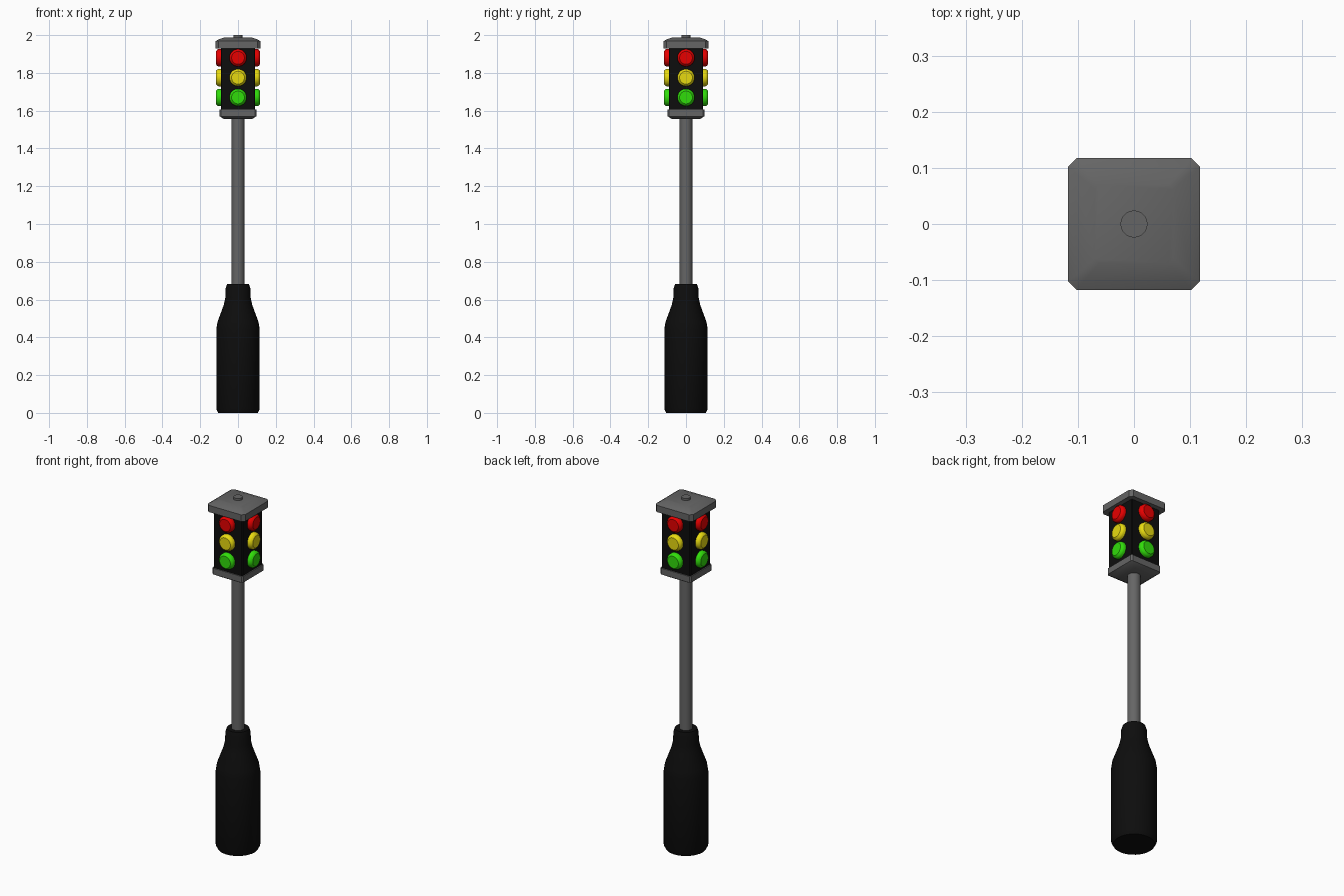
import bpy, bmesh
from math import radians, pi
from mathutils import Matrix

cube = bpy.data.objects.get("Cube")
if cube:
    bpy.data.objects.remove(cube, do_unlink=True)


def material(name, r, g, b):
    m = bpy.data.materials.new(name)
    m.use_nodes = True
    m.diffuse_color = (r, g, b, 1)
    bsdf = next(n for n in m.node_tree.nodes if n.type == 'BSDF_PRINCIPLED')
    bsdf.inputs["Base Color"].default_value = (r, g, b, 1)
    return m


black = material("black", 0.004, 0.004, 0.004)
grey = material("grey", 0.13, 0.13, 0.13)
red = material("red", 0.8, 0, 0)
yellow = material("yellow", 0.8, 0.7, 0.005)
green = material("green", 0.03, 0.72, 0.003)


def loft(name, rings, mat, matrix=Matrix()):
    """Skin a stack of rings, each a list of points, and cap both ends."""
    bm = bmesh.new()
    loops = [[bm.verts.new(p) for p in ring] for ring in rings]
    n = len(loops[0])
    for a, b in zip(loops, loops[1:]):
        for i in range(n):
            j = (i + 1) % n
            bm.faces.new((a[i], a[j], b[j], b[i]))
    bm.faces.new(loops[0][::-1])
    bm.faces.new(loops[-1])
    bmesh.ops.transform(bm, matrix=matrix, verts=bm.verts)
    bmesh.ops.recalc_face_normals(bm, faces=bm.faces)
    mesh = bpy.data.meshes.new(name)
    bm.to_mesh(mesh)
    bm.free()
    mesh.materials.append(mat)
    obj = bpy.data.objects.new(name, mesh)
    bpy.context.scene.collection.objects.link(obj)
    bpy.ops.object.select_all(action='DESELECT')
    obj.select_set(True)
    bpy.context.view_layer.objects.active = obj
    bpy.ops.object.shade_smooth_by_angle(angle=radians(30))
    return obj


def circle(r, z, n=32):
    return [Matrix.Rotation(2 * pi * i / n, 3, 'Z') @ Matrix.Translation((r, 0, z)).translation
            for i in range(n)]


def square(h, c, z):
    """Square of half width h with corners cut by c."""
    k = h - c
    return [(h, -k, z), (h, k, z), (k, h, z), (-k, h, z),
            (-h, k, z), (-h, -k, z), (-k, -h, z), (k, -h, z)]


def turned(name, profile, mat, matrix=Matrix()):
    return loft(name, [circle(r, z) for r, z in profile], mat, matrix)


def squared(name, profile, mat):
    return loft(name, [square(*p) for p in profile], mat)


# Base and pole
turned("base", [(0.105, 0), (0.115, 0.02), (0.115, 0.44), (0.109, 0.48),
                (0.076, 0.57), (0.067, 0.61), (0.065, 0.66), (0.058, 0.682)], black)
turned("pole", [(0.034, 0.66), (0.034, 1.57)], grey)

# Lamp housing
squared("bottom_plate", [(0.075, 0.008, 1.556), (0.097, 0.008, 1.57),
                         (0.097, 0.008, 1.605)], grey)
squared("housing", [(0.091, 0.004, 1.6), (0.091, 0.004, 1.935)], black)
squared("roof", [(0.118, 0.016, 1.93), (0.118, 0.016, 1.968),
                 (0.103, 0.012, 1.977), (0.07, 0.008, 1.988)], grey)
turned("roof_knob", [(0.024, 1.98), (0.024, 2.0)], grey)

# Three lamps on each of the four sides
lens = [(0.046, 0.085), (0.046, 0.103), (0.043, 0.11), (0.034, 0.117)]
sides = ("front", "left", "back", "right")
for i, side in enumerate(sides):
    turn = Matrix.Rotation(i * pi / 2, 4, 'Z') @ Matrix.Rotation(pi / 2, 4, 'X')
    for colour, z in ((red, 1.88), (yellow, 1.775), (green, 1.67)):
        turned(f"{side}_{colour.name}_lamp", lens, colour,
               Matrix.Translation((0, 0, z)) @ turn)
